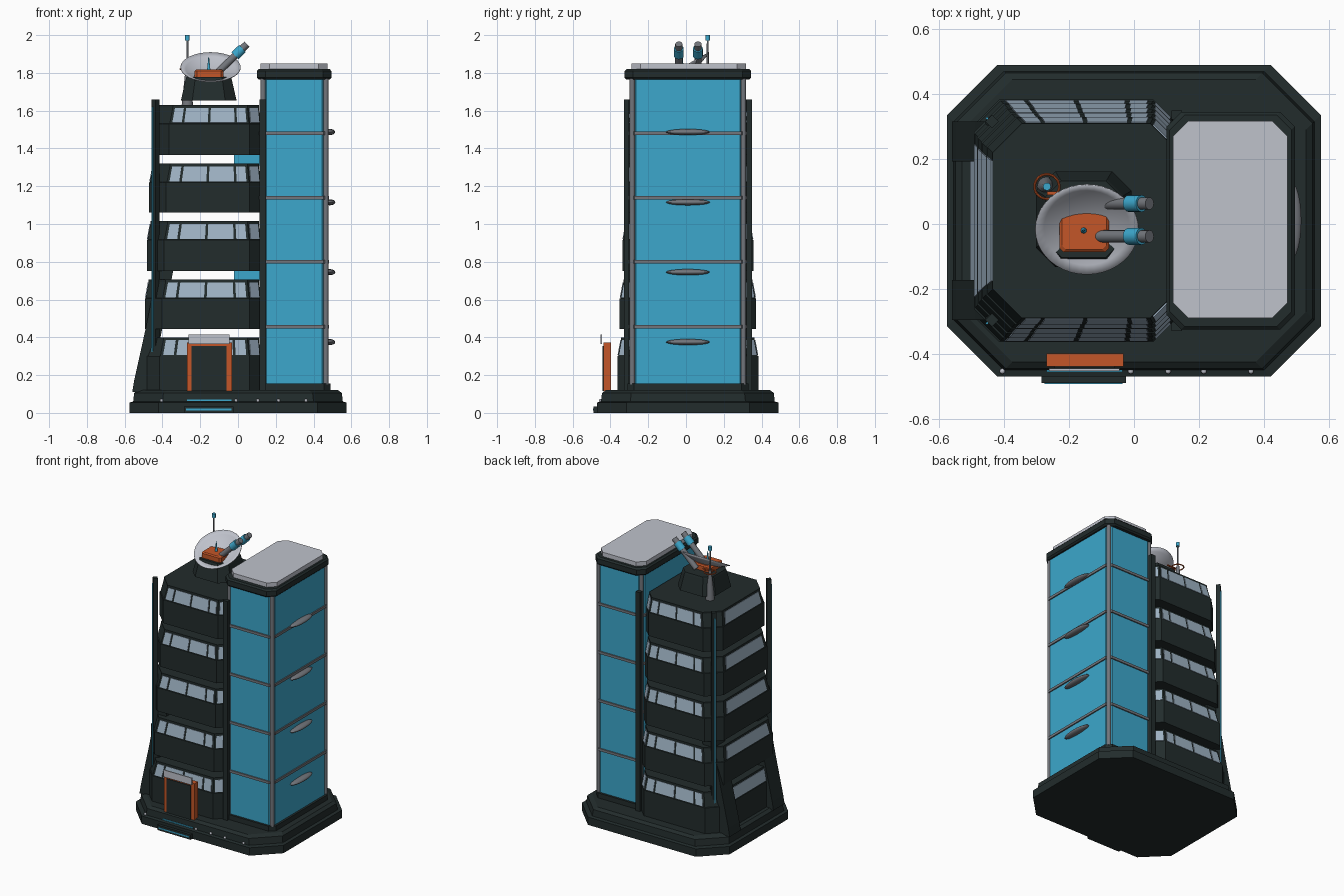
import bpy, bmesh, math
from mathutils import Vector, Matrix

if "Cube" in bpy.data.objects:
    bpy.data.objects.remove(bpy.data.objects["Cube"])


def mat(name, r, g, b):
    m = bpy.data.materials.new(name)
    m.diffuse_color = (r, g, b, 1)
    m.use_nodes = True
    m.node_tree.nodes["Principled BSDF"].inputs["Base Color"].default_value = m.diffuse_color
    return m


DARK = mat("dark_slate", 0.016, 0.025, 0.025)
CYAN = mat("cyan_glass", 0.045, 0.387, 0.604)
PALE = mat("pale_grey", 0.52, 0.54, 0.60)
GREY = mat("mid_grey", 0.17, 0.18, 0.20)
ORANGE = mat("orange", 0.55, 0.093, 0.021)
WINDOW = mat("window_blue", 0.35, 0.455, 0.56)
CY = 0.01  # centre line of the building in y


def finish(name, bm, m, smooth=False):
    bmesh.ops.recalc_face_normals(bm, faces=bm.faces[:])
    me = bpy.data.meshes.new(name)
    bm.to_mesh(me)
    bm.free()
    ob = bpy.data.objects.new(name, me)
    bpy.context.collection.objects.link(ob)
    me.materials.append(m)
    if smooth:
        bpy.context.view_layer.objects.active = ob
        ob.select_set(True)
        bpy.ops.object.shade_smooth_by_angle(angle=math.radians(40))
        ob.select_set(False)
    return ob


def octo(x0, x1, hy, cl, cr, z, cy=CY):
    """Chamfered rectangle, anticlockwise from the front edge."""
    a, b = cy - hy, cy + hy
    return [Vector(p + (z,)) for p in (
        (x0 + cl, a), (x1 - cr, a), (x1, a + cr), (x1, b - cr),
        (x1 - cr, b), (x0 + cl, b), (x0, b - cl), (x0, a + cl))]


def loft(name, rings, m):
    bm = bmesh.new()
    vs = [[bm.verts.new(p) for p in r] for r in rings]
    n = len(vs[0])
    for lo, hi in zip(vs, vs[1:]):
        for i in range(n):
            j = (i + 1) % n
            bm.faces.new((lo[i], lo[j], hi[j], hi[i]))
    bm.faces.new(vs[0][::-1])
    bm.faces.new(vs[-1])
    return finish(name, bm, m)


def box(name, x0, x1, y0, y1, z0, z1, m):
    return loft(name, [[Vector((x, y, z)) for x, y in ((x0, y0), (x1, y0), (x1, y1), (x0, y1))]
                       for z in (z0, z1)], m)


def rod(name, a, b, r1, r2, m, seg=16):
    a, b = Vector(a), Vector(b)
    d = b - a
    bm = bmesh.new()
    bmesh.ops.create_cone(bm, cap_ends=True, segments=seg, radius1=r1, radius2=r2, depth=d.length,
                          matrix=Matrix.Translation((a + b) / 2) @ d.to_track_quat('Z', 'Y').to_matrix().to_4x4())
    return finish(name, bm, m, True)


def ball(name, c, s, m, seg=24):
    bm = bmesh.new()
    bmesh.ops.create_uvsphere(bm, u_segments=seg, v_segments=seg // 2, radius=1,
                              matrix=Matrix.Translation(c) @ Matrix.Diagonal((*s, 1)))
    return finish(name, bm, m, True)


def pane(bm, p0, p1, q1, q0, u0, u1, v0, v1):
    """Thin plate on a wall quad, p = bottom edge, q = top edge."""
    n = (p1 - p0).cross(q0 - p0).normalized() * 0.004
    pts = [p0.lerp(p1, u).lerp(q0.lerp(q1, u), v) for u, v in ((u0, v0), (u1, v0), (u1, v1), (u0, v1))]
    lo = [bm.verts.new(p - n) for p in pts]
    hi = [bm.verts.new(p + n) for p in pts]
    bm.faces.new(lo[::-1])
    bm.faces.new(hi)
    for i in range(4):
        j = (i + 1) % 4
        bm.faces.new((lo[i], lo[j], hi[j], hi[i]))


# Stepped base
loft("base", [octo(-h, h, hy, 0.155, 0.155, z) for h, hy, z in (
    (0.575, 0.48, 0), (0.575, 0.48, 0.055), (0.555, 0.46, 0.06),
    (0.55, 0.455, 0.105), (0.53, 0.435, 0.12))], DARK)
box("entry_step", -0.285, -0.025, -0.49, -0.44, 0, 0.035, DARK)
box("entry_step_strip", -0.275, -0.035, -0.492, -0.489, 0.013, 0.022, CYAN)
box("base_strip", -0.27, -0.035, -0.455, -0.448, 0.062, 0.07, CYAN)
for x in (-0.405, -0.01, 0.105, 0.215, 0.36):
    ball("base_light", (x, -0.453, 0.066), (0.009, 0.009, 0.009), PALE, 10)

# Five office floors, each smaller than the one below
SPLIT = ((.03, .15), (.18, .48), (.51, .82), (.85, .97))
SIDES = {0: SPLIT, 4: [(1 - b, 1 - a) for a, b in SPLIT], 1: [(.12, .88)], 3: [(.12, .88)], 6: [(.06, .94)]}
for i, (z, x0, hy) in enumerate(((0.115, -0.505, 0.373), (0.445, -0.493, 0.361), (0.75, -0.483, 0.347),
                                 (1.06, -0.47, 0.333), (1.365, -0.455, 0.32))):
    top = (0.40, 0.705, 1.015, 1.32, 1.63)[i]
    sill = top - 0.1
    rings = [octo(x0 + d, 0.12 - d / 2, hy - d, 0.09, 0.06, h)
             for d, h in ((0, z), (0, sill), (0.004, sill + 0.002), (0.02, top - 0.012), (0.02, top))]
    loft("office_floor", rings, DARK)
    bm = bmesh.new()
    lo, hi = rings[2], rings[3]
    for s, spans in SIDES.items():
        t = (s + 1) % 8
        for u0, u1 in spans:
            pane(bm, lo[s], lo[t], hi[t], hi[s], u0, u1, 0.04, 0.96)
    finish("office_windows", bm, WINDOW)

# Glimpses of glass link between floors
for z in (0.70, 1.31):
    box("glass_link", -0.02, 0.125, -0.05, 0.07, z, z + 0.06, CYAN)

# Corner posts and leaning buttresses, mirrored front to back
for s in (-1, 1):
    y = CY + s * 0.305
    rod("left_post", (-0.437, y, 0.12), (-0.437, y, 1.66), 0.021, 0.021, DARK, 4)
    rod("left_post_strip", (-0.452, y + s * 0.010, 0.12), (-0.452, y + s * 0.010, 1.62), 0.005, 0.005, CYAN, 4)
    y = CY + s * 0.325
    box("right_post", 0.115, 0.147, y - 0.014, y + 0.014, 0.12, 1.66, DARK)
    a, b = sorted((CY + s * 0.182, CY + s * 0.305))
    loft("buttress", [[Vector(p) for p in ((x0, a, z), (x1, a, z), (x1, b, z), (x0, b, z))]
                      for x0, x1, z in ((-0.56, -0.47, 0.11), (-0.55, -0.46, 0.17),
                                        (-0.488, -0.40, 0.45), (-0.425, -0.34, 0.77))], DARK)

# Glass tower
loft("tower_plinth", [octo(0.11, 0.49, 0.32, 0.035, 0.035, z) for z in (0.11, 0.155)], DARK)
loft("glass_tower", [octo(0.12, 0.475, 0.305, 0.03, 0.03, z) for z in (0.15, 1.78)], CYAN)
for z in (0.457, 0.80, 1.14, 1.48):
    loft("tower_ring", [octo(0.112, 0.483, 0.313, 0.03, 0.03, z + d) for d in (-0.009, 0.009)], GREY)
for x in (0.133, 0.465):
    for s in (-1, 1):
        rod("tower_column", (x, CY + s * 0.294, 0.15), (x, CY + s * 0.294, 1.78), 0.014, 0.014, GREY, 12)
for z in (0.375, 0.745, 1.115, 1.487):
    ball("tower_side_fin", (0.485, CY, z), (0.03, 0.116, 0.016), GREY)
loft("tower_cap", [octo(0.12 - d, 0.475 + d, 0.315 + d, 0.045, 0.045, z)
                   for d, z in ((0.01, 1.765), (0.02, 1.775), (0.02, 1.81), (0.01, 1.82))], DARK)
loft("tower_roof", [octo(0.12, 0.473, 0.303, 0.047, 0.047, z, 0.014) for z in (1.81, 1.85)], PALE)

# Front doorway
box("door_frame", -0.27, -0.033, -0.438, -0.398, 0.115, 0.372, ORANGE)
box("door_panel", -0.245, -0.06, -0.443, -0.436, 0.115, 0.353, DARK)
box("door_canopy", -0.262, -0.045, -0.452, -0.444, 0.365, 0.414, PALE)

# Roof turret
loft("turret_base", [octo(-0.155 - h, -0.155 + h, h, c, c, z, 0.015) for h, c, z in (
    (0.147, 0.06, 1.655), (0.122, 0.05, 1.765), (0.118, 0.05, 1.778))], DARK)
loft("turret_block", [octo(-0.23 + d, -0.077 - d, 0.071 - d, 0.012, 0.012, z, -0.015)
                      for d, z in ((0, 1.77), (0, 1.81), (0.008, 1.817))], ORANGE)
rod("dish_feed", (-0.155, -0.02, 1.81), (-0.155, -0.02, 1.885), 0.01, 0.002, CYAN, 10)
for y in (-0.038, 0.063):
    line = Vector((-0.125, y, 1.785))
    d = Vector((0.16, 0, 0.155))
    rod("cannon_barrel", line, line + d * 0.8, 0.019, 0.019, GREY)
    rod("cannon_collar", line + d * 0.68, line + d * 0.93, 0.026, 0.026, CYAN)
    rod("cannon_muzzle", line + d * 0.9, line + d * 1.08, 0.019, 0.019, GREY)

# Dish: a shallow bowl tilted to the front
bm = bmesh.new()
R, DEPTH, SEG, STEPS = 0.158, 0.04, 40, 6
tilt = Matrix.Translation((-0.145, -0.018, 1.832)) @ Matrix.Rotation(math.radians(29.4), 4, 'X')
rows = [[bm.verts.new(tilt @ Vector((R * k / STEPS * math.cos(t), R * k / STEPS * math.sin(t),
                                     DEPTH * ((k / STEPS) ** 2 - 1))))
         for t in (2 * math.pi * j / SEG for j in range(SEG))] for k in range(1, STEPS + 1)]
bm.faces.new(rows[0])
for lo, hi in zip(rows, rows[1:]):
    for j in range(SEG):
        bm.faces.new((lo[j], lo[(j + 1) % SEG], hi[(j + 1) % SEG], hi[j]))
dish = finish("dish", bm, PALE, True)
sol = dish.modifiers.new("thickness", 'SOLIDIFY')
sol.thickness = 0.004

# Antenna with orange ring
ax, ay = -0.268, 0.115
rod("antenna_foot", (ax, ay, 1.63), (ax, ay, 1.83), 0.03, 0.009, GREY)
rod("antenna_mast", (ax, ay, 1.82), (ax, ay, 1.98), 0.006, 0.005, GREY, 10)
rod("antenna_tip", (ax, ay, 1.972), (ax, ay, 2.0), 0.012, 0.012, CYAN, 12)
bpy.ops.mesh.primitive_torus_add(location=(ax, ay, 1.82), major_radius=0.038, minor_radius=0.004,
                                 major_segments=28, minor_segments=8)
ring = bpy.context.object
ring.name = "antenna_ring"
ring.data.materials.append(ORANGE)
box("ring_bracket", ax, ax + 0.07, ay - 0.025, ay - 0.015, 1.815, 1.822, ORANGE)
